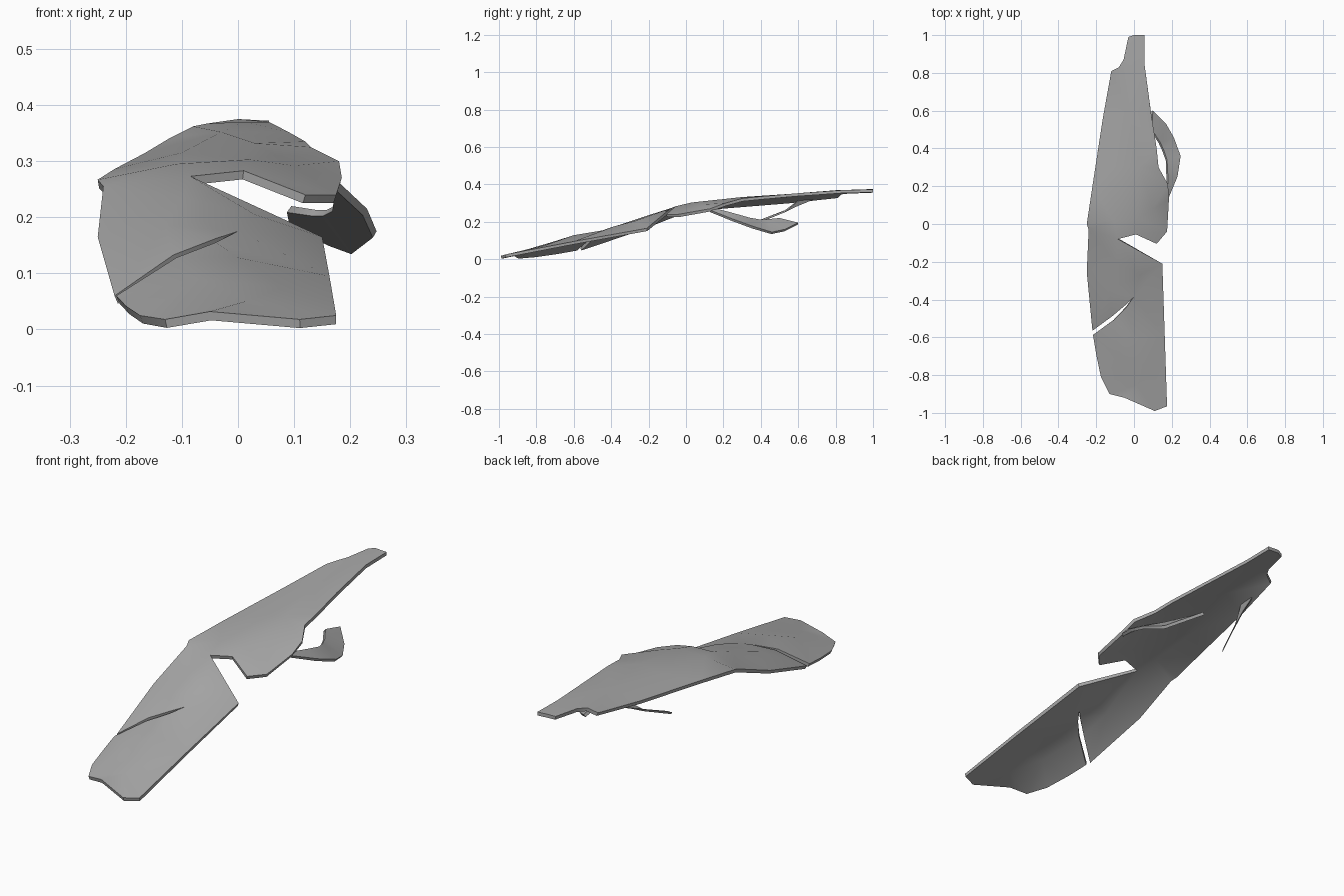
import bpy
import math
from mathutils import Vector
from mathutils.geometry import delaunay_2d_cdt

cube = bpy.data.objects.get("Cube")
if cube:
    bpy.data.objects.remove(cube, do_unlink=True)

# Bare metal colour
metal = bpy.data.materials.new("grey_metal")
metal.use_nodes = True
grey = (0.4, 0.4, 0.4, 1)
metal.diffuse_color = grey
metal.node_tree.nodes["Principled BSDF"].inputs["Base Color"].default_value = grey


def add_plate(name, verts, faces, thickness):
    """Thin bent plate: top surface plus a solidified underside."""
    mesh = bpy.data.meshes.new(name)
    mesh.from_pydata(verts, [], faces)
    mesh.materials.append(metal)
    obj = bpy.data.objects.new(name, mesh)
    bpy.context.collection.objects.link(obj)
    solid = obj.modifiers.new("thickness", 'SOLIDIFY')
    solid.thickness = thickness
    solid.offset = -1
    bpy.ops.object.select_all(action='DESELECT')
    obj.select_set(True)
    bpy.context.view_layer.objects.active = obj
    bpy.ops.object.modifier_apply(modifier=solid.name)
    bpy.ops.object.shade_smooth_by_angle(angle=math.radians(40))
    return obj


def add_sheet(name, outline, interior, thickness):
    """Triangulate a torn outline around its inner height points."""
    points = [Vector(p) for p in outline + interior]
    flat = [p.to_2d() for p in points]
    rim = list(reversed(range(len(outline))))
    co, _, faces, source, _, _ = delaunay_2d_cdt(flat, [], [rim], 1, 1e-5)
    verts = [(c.x, c.y, points[s[0]].z) for c, s in zip(co, source)]
    return add_plate(name, verts, faces, thickness)


def add_ribbon(name, rail_a, rail_b, thickness):
    """Strip of quads between two rails of equal length."""
    n = len(rail_a)
    faces = [(i, i + 1, n + i + 1, n + i) for i in range(n - 1)]
    return add_plate(name, rail_a + rail_b, faces, thickness)


# Rear half of the torn edge, clockwise from the tip to the notch
rear_right = [(-.03, .99, .37), (0, 1, .375), (.055, 1, .372), (.055, .85, .37),
              (.09, .59, .352), (.12, .4, .335), (.13, .3, .325),
              (.18, .21, .3), (.185, .13, .27), (.175, -.04, .24),
              (.12, -.105, .24), (.01, -.055, .283), (-.085, -.08, .273)]
# Front half, from the notch round to the slit
front_edge = [(.15, -.21, .165), (.163, -.6, .095), (.175, -.965, .025), (.11, -.99, .018),
              (-.05, -.92, .032), (-.13, -.9, .018), (-.175, -.81, .025),
              (-.2, -.69, .042), (-.217, -.587, .06)]
slit = [(-.11, -.51, .128), (-.04, -.44, .155), (0, -.385, .175), (-.04, -.425, .162),
        (-.115, -.488, .133)]
left_edge = [(-.22, -.565, .06), (-.25, -.255, .165), (-.24, -.03, .255),
             (-.25, 0, .267), (-.22, .2, .286), (-.165, .56, .315),
             (-.12, .81, .342), (-.08, .83, .362), (-.055, .87, .367)]
creases = [(.02, .03, .303), (-.11, .02, .295), (.1, .08, .292), (-.1, -.2, .235),
           (.03, -.27, .205), (-.13, -.35, .185), (0, -.6, .128), (-.07, -.72, .09),
           (.08, -.75, .075), (.02, -.85, .052), (-.1, .3, .315), (.03, .3, .332),
           (-.03, .6, .352), (.01, .82, .37)]
add_sheet("torn_panel", rear_right + front_edge + slit + left_edge, creases, .016)

# Bent strip hanging under the left edge
add_ribbon("hanging_strip",
           [(.18, .13, .262), (.23, .25, .215), (.247, .36, .175), (.21, .46, .145),
            (.17, .53, .16), (.1, .6, .195)],
           [(.178, .17, .268), (.18, .24, .25), (.175, .34, .222), (.158, .39, .213),
            (.14, .43, .213), (.095, .5, .22)], .014)

# Narrow splinter hanging from the right edge
add_ribbon("edge_splinter",
           [(-.122, .7, .33), (-.14, .59, .285), (-.195, .38, .2)],
           [(-.125, .6, .315), (-.15, .52, .255), (-.188, .4, .212)], .008)
